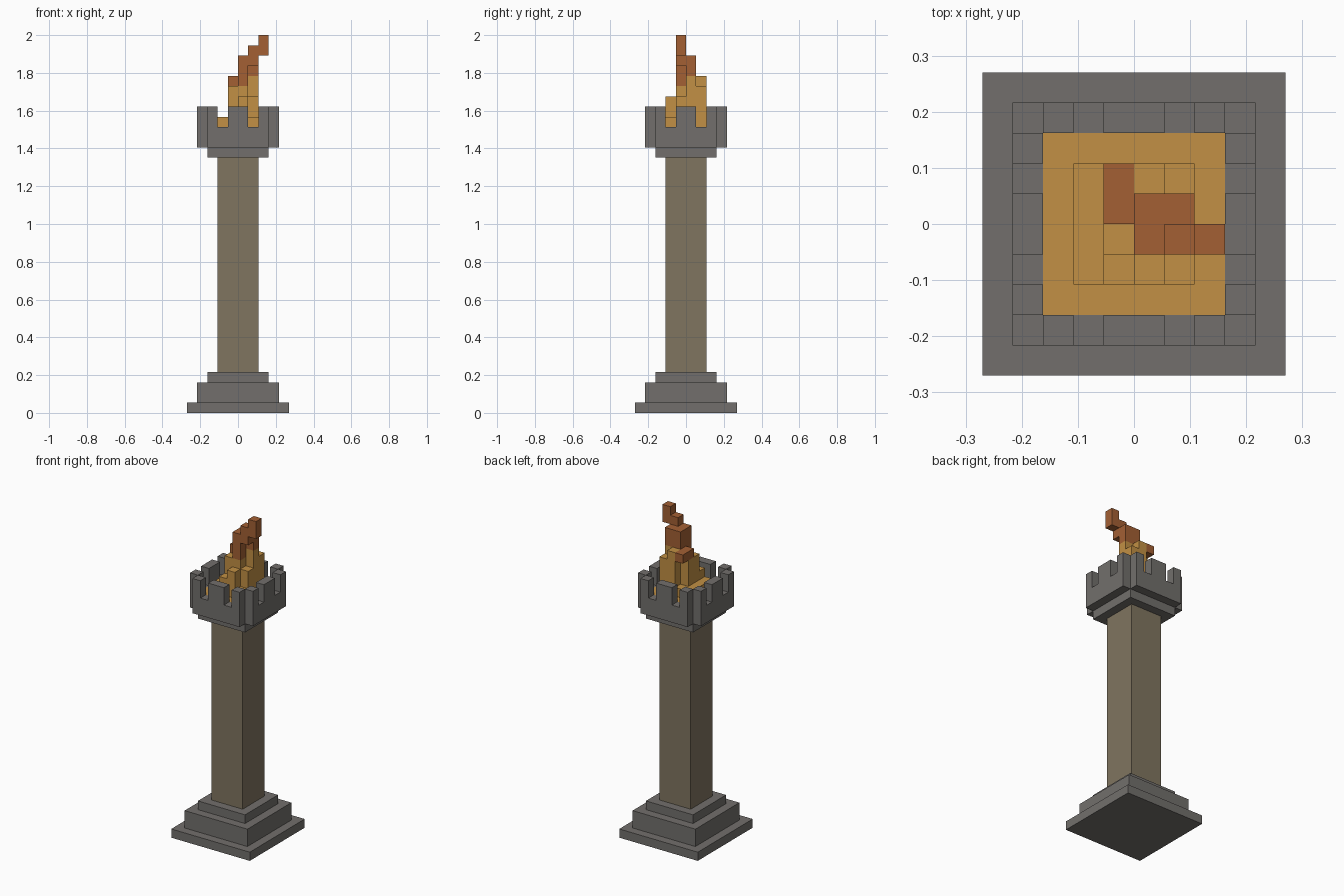
import bpy, bmesh
from mathutils import Vector

if "Cube" in bpy.data.objects:
    bpy.data.objects.remove(bpy.data.objects["Cube"])

U = 2 / 37  # one block


def material(name, rgb):
    m = bpy.data.materials.new(name)
    m.diffuse_color = (*rgb, 1)
    m.use_nodes = True
    m.node_tree.nodes["Principled BSDF"].inputs["Base Color"].default_value = m.diffuse_color
    return m


STONE = material("grey_stone", (0.168, 0.159, 0.150))
SHAFT = material("tan_stone", (0.216, 0.178, 0.117))
AMBER = material("amber_flame", (0.539, 0.279, 0.058))
RUST = material("rust_flame", (0.366, 0.117, 0.034))


def finish(bm, name, mat):
    me = bpy.data.meshes.new(name)
    bm.to_mesh(me)
    bm.free()
    me.materials.append(mat)
    ob = bpy.data.objects.new(name, me)
    bpy.context.collection.objects.link(ob)
    return ob


def boxes(name, mat, items):
    """Boxes given as (x0, x1, y0, y1, z0, z1) in block units."""
    bm = bmesh.new()
    for x0, x1, y0, y1, z0, z1 in items:
        for v in bmesh.ops.create_cube(bm, size=1)["verts"]:
            c = v.co
            v.co = Vector((x1 if c.x > 0 else x0, y1 if c.y > 0 else y0,
                           z1 if c.z > 0 else z0)) * U
    return finish(bm, name, mat)


def slab(r, z0, z1):
    return (-r, r, -r, r, z0, z1)


def turned(b):
    """Quarter turn of a box about z."""
    x0, x1, y0, y1, z0, z1 = b
    return (-y1, -y0, x0, x1, z0, z1)


# Stepped base, shaft and collar
boxes("stepped_base", STONE, [slab(5, 0, 1), slab(4, 1, 3), slab(3, 3, 4)])
boxes("shaft", SHAFT, [slab(2, 4, 25)])
boxes("collar", STONE, [slab(3, 25, 26)])

# Crown: four walls with open corners and merlons
walls = []
side = [(-3, 3, -4, -3, 26, 28)]
side += [(a, b, -4, -3, 28, 30) for a, b in ((-3, -2), (-1, 1), (2, 3))]
for _ in range(4):
    walls += side
    side = [turned(b) for b in side]
boxes("crown_wall", STONE, walls)
boxes("crown_floor", STONE, [slab(3, 26, 27)])

# Ember bed inside the crown
boxes("ember_bed", AMBER, [slab(3, 27, 28)])

# Flame: column heights, rows run x = -2..1, entries y = -2..1
heights = [(29, 29, 29, 29), (30, 32, 32, 29), (31, 32, 33, 33), (29, 31, 33, 32)]
amber = {(i - 2, j - 2, z) for i, row in enumerate(heights)
         for j, top in enumerate(row) for z in range(28, top)}
# Flame tip blocks: (x, y, bottom, top)
tips = [(-1, 0, 32, 33), (-1, 1, 32, 33), (0, 0, 33, 35), (1, 0, 33, 35),
        (0, -1, 32, 35), (1, -1, 34, 36), (2, -1, 35, 37)]
rust = {(x, y, z) for x, y, a, b in tips for z in range(a, b)}


def voxels(name, mat, cells, solid):
    """Outer skin of a set of blocks."""
    bm = bmesh.new()
    for c in cells:
        mid = Vector(c) + Vector((0.5, 0.5, 0.5))
        for axis in range(3):
            for s in (-1, 1):
                n = Vector((0, 0, 0))
                n[axis] = s
                if tuple(int(c[k] + n[k]) for k in range(3)) in solid:
                    continue
                a = Vector((0, 0, 0))
                a[(axis + 1) % 3] = 0.5
                b = n.cross(a)
                p = mid + n / 2
                bm.faces.new([bm.verts.new(q * U) for q in
                              (p - a - b, p + a - b, p + a + b, p - a + b)])
    bmesh.ops.remove_doubles(bm, verts=bm.verts, dist=0.001)
    return finish(bm, name, mat)


voxels("flame_body", AMBER, amber, amber | rust)
voxels("flame_tip", RUST, rust, amber | rust)
